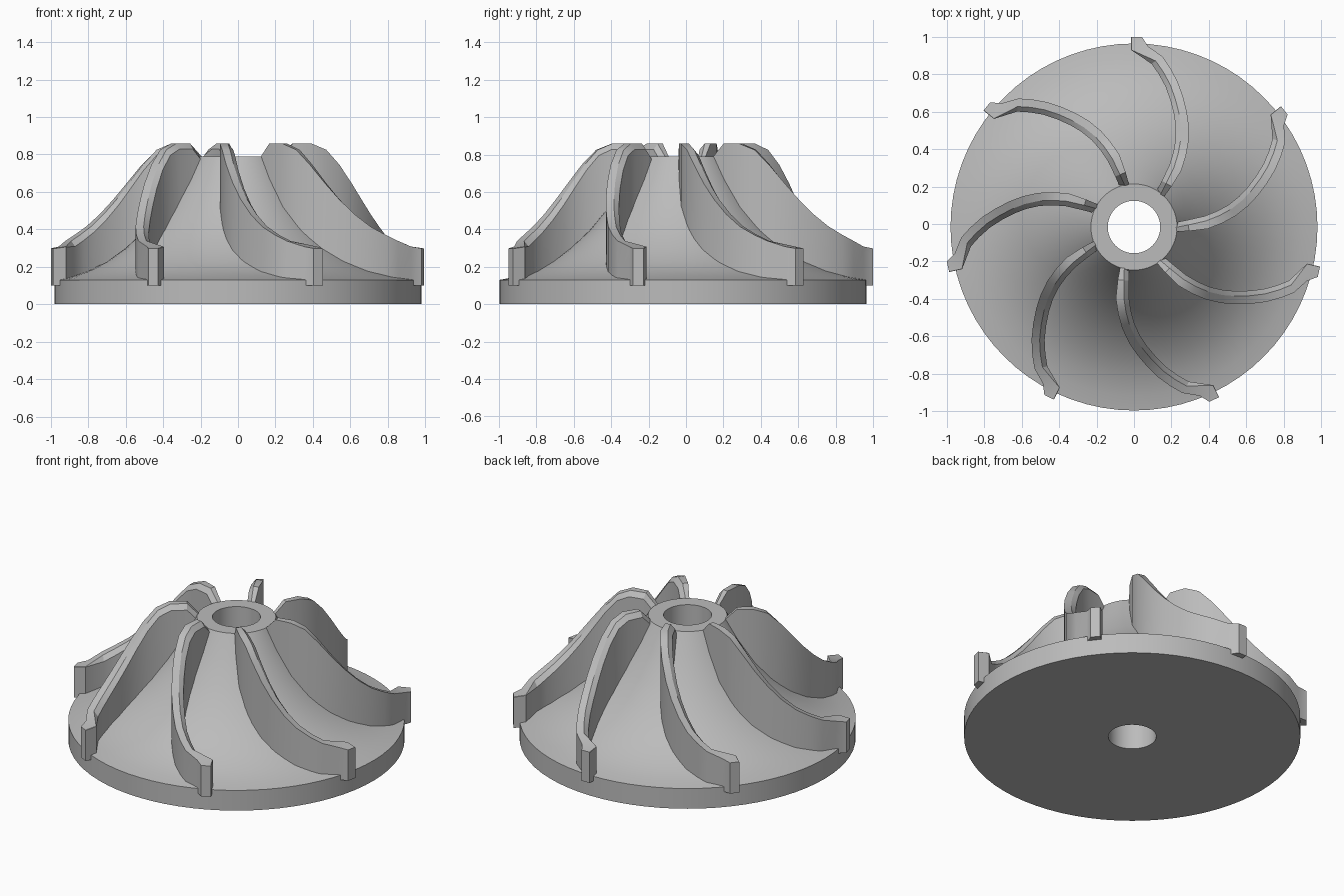
import bpy, bmesh, math
from mathutils import Vector

CENTRE = Vector((0, -0.016, 0))
BLADES = 7

cube = bpy.data.objects.get("Cube")
if cube:
    bpy.data.objects.remove(cube, do_unlink=True)

grey = bpy.data.materials.new("cast_grey")
grey.use_nodes = True
grey.diffuse_color = (0.5, 0.5, 0.5, 1)
grey.node_tree.nodes["Principled BSDF"].inputs["Base Color"].default_value = grey.diffuse_color


def finish(bm, name, angle):
    bmesh.ops.recalc_face_normals(bm, faces=bm.faces)
    mesh = bpy.data.meshes.new(name)
    bm.to_mesh(mesh)
    bm.free()
    mesh.materials.append(grey)
    obj = bpy.data.objects.new(name, mesh)
    obj.location = CENTRE
    bpy.context.collection.objects.link(obj)
    bpy.ops.object.select_all(action='DESELECT')
    obj.select_set(True)
    bpy.context.view_layer.objects.active = obj
    bpy.ops.object.shade_smooth_by_angle(angle=math.radians(angle))
    return obj


# Hub: closed profile spun round the axis, with a through bore
profile = [(0.14, 0), (0.98, 0), (0.98, 0.13), (0.9, 0.145), (0.8, 0.177), (0.7, 0.228),
           (0.6, 0.3), (0.5, 0.393), (0.4, 0.515), (0.3, 0.665), (0.23, 0.79), (0.14, 0.79)]
SEGMENTS = 72
bm = bmesh.new()
rings = []
for i in range(SEGMENTS):
    a = math.tau * i / SEGMENTS
    rings.append([bm.verts.new((r * math.cos(a), r * math.sin(a), z)) for r, z in profile])
for i, ring in enumerate(rings):
    after = rings[(i + 1) % SEGMENTS]
    for j in range(len(profile)):
        k = (j + 1) % len(profile)
        bm.faces.new((ring[j], after[j], after[k], ring[k]))
finish(bm, "hub", 30)

# Blade centreline: radius, degrees behind the tip, top height, half thickness
path = [(0.225, 38.5, 0.79, 0.025), (0.29, 37, 0.858, 0.03), (0.385, 35, 0.858, 0.035),
        (0.46, 32, 0.825, 0.035), (0.53, 29, 0.745, 0.035), (0.6, 25.4, 0.645, 0.035),
        (0.66, 22, 0.56, 0.035), (0.725, 18.3, 0.48, 0.035), (0.79, 14.7, 0.415, 0.035),
        (0.85, 11, 0.37, 0.035), (0.9, 7.8, 0.338, 0.035)]
BASE = 0.1


def point(r, behind):
    a = math.radians(90 - behind)
    return Vector((r * math.cos(a), r * math.sin(a), 0))


# Each station: concave-side point, convex-side point, top height, chamfer size
centres = [point(r, b) for r, b, z, h in path]
stations = []
for i, (r, b, z, h) in enumerate(path):
    along = (centres[min(i + 1, len(path) - 1)] - centres[max(i - 1, 0)]).normalized()
    side = Vector((along.y, -along.x, 0)) * h
    stations.append((centres[i] - side, centres[i] + side, z, 0.03))
# The tip turns outward and is cut square
stations.append((Vector((-0.015, 0.945, 0)), Vector((0.075, 0.965, 0)), 0.308, 0.002))
stations.append((Vector((-0.015, 1.016, 0)), Vector((0.042, 1.016, 0)), 0.298, 0.002))


def build_blade(name, turn):
    bm = bmesh.new()
    loops = []
    for left, right, top, chamfer in stations:
        inset = left + (right - left).normalized() * chamfer * 0.9
        section = [(left, BASE), (right, BASE), (right, top), (inset, top), (left, top - chamfer)]
        loops.append([bm.verts.new((p.x, p.y, z)) for p, z in section])
    for a, b in zip(loops, loops[1:]):
        for j in range(len(a)):
            k = (j + 1) % len(a)
            bm.faces.new((a[j], a[k], b[k], b[j]))
    bm.faces.new(loops[0])
    bm.faces.new(loops[-1])
    blade = finish(bm, name, 25)
    blade.rotation_euler.z = turn


for n in range(BLADES):
    build_blade(f"blade_{n + 1}", math.tau * n / BLADES)
